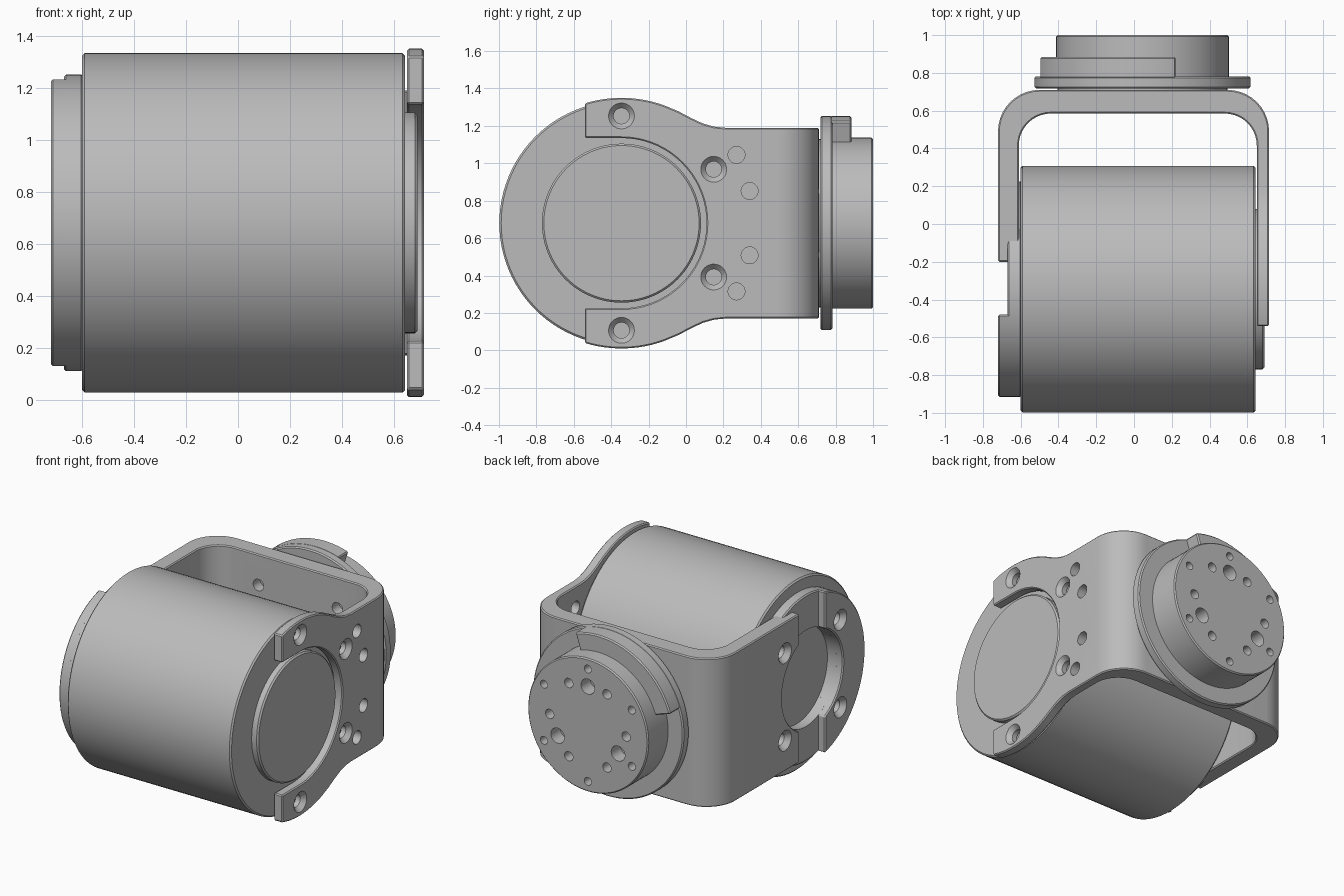
import bpy, bmesh
from math import sin, cos, pi, radians, acos, degrees

cube = bpy.data.objects.get("Cube")
if cube:
    bpy.data.objects.remove(cube)

grey = bpy.data.materials.new("plain grey")
grey.use_nodes = True
grey.diffuse_color = (0.5, 0.5, 0.5, 1)
grey.node_tree.nodes["Principled BSDF"].inputs["Base Color"].default_value = (0.5, 0.5, 0.5, 1)

CY, CZ = -0.345, 0.68      # body axis in y and z
OX = 0.045                 # output axis in x


def place(axis, a, b, t):
    return {"x": (t, a, b), "y": (a, t, b), "z": (a, b, t)}[axis]


def arc(ca, cb, r, start, end, n=24):
    """Points along an arc, angles in degrees."""
    angles = [radians(start + (end - start) * i / n) for i in range(n + 1)]
    return [(ca + r * cos(w), cb + r * sin(w)) for w in angles]


def add_prism(bm, axis, points, lo, hi):
    """Extrude a flat outline along an axis."""
    ends = [[bm.verts.new(place(axis, a, b, t)) for a, b in points] for t in (lo, hi)]
    add_skin(bm, ends)


def add_turned(bm, axis, ca, cb, profile, n=64):
    """Turn a profile of (position, radius) pairs about an axis."""
    rings = []
    for t, r in profile:
        circle = arc(ca, cb, r, 0, 360 - 360 / n, n - 1)
        rings.append([bm.verts.new(place(axis, a, b, t)) for a, b in circle])
    add_skin(bm, rings)


def add_skin(bm, rings):
    faces = [bm.faces.new(rings[0]), bm.faces.new(rings[-1])]
    for low, high in zip(rings, rings[1:]):
        for i in range(len(low)):
            j = (i + 1) % len(low)
            faces.append(bm.faces.new((low[i], low[j], high[j], high[i])))
    bmesh.ops.recalc_face_normals(bm, faces=faces)


def to_object(name, bm):
    mesh = bpy.data.meshes.new(name)
    bm.to_mesh(mesh)
    bm.free()
    mesh.materials.append(grey)
    obj = bpy.data.objects.new(name, mesh)
    bpy.context.collection.objects.link(obj)
    return obj


def activate(obj):
    bpy.ops.object.select_all(action="DESELECT")
    obj.select_set(True)
    bpy.context.view_layer.objects.active = obj


def prism(name, axis, points, lo, hi):
    bm = bmesh.new()
    add_prism(bm, axis, points, lo, hi)
    return to_object(name, bm)


def disc(name, axis, ca, cb, r, lo, hi, c=0.008):
    bm = bmesh.new()
    add_turned(bm, axis, ca, cb, [(lo, r - c), (lo + c, r), (hi - c, r), (hi, r - c)], 96)
    return to_object(name, bm)


def boolean(obj, bm, operation="DIFFERENCE"):
    cutter = to_object("cutter", bm)
    cutter.hide_render = True
    activate(obj)
    mod = obj.modifiers.new("cut", "BOOLEAN")
    mod.operation, mod.solver, mod.object = operation, "EXACT", cutter
    bpy.ops.object.modifier_apply(modifier=mod.name)
    bpy.data.objects.remove(cutter)


def soften(obj, width=0.008):
    activate(obj)
    mod = obj.modifiers.new("edges", "BEVEL")
    mod.width, mod.segments, mod.limit_method = width, 1, "ANGLE"
    mod.angle_limit = radians(40)
    bpy.ops.object.modifier_apply(modifier=mod.name)


def box(a0, a1, b0, b1):
    return [(a0, b0), (a1, b0), (a1, b1), (a0, b1)]


# Motor body and the round cap on its left end
disc("motor_body", "x", CY, CZ, 0.653, -0.60, 0.643, 0.01)
disc("left_cap", "x", CY, CZ, 0.425, 0.63, 0.69, 0.01)

# Right mounting ring with its raised front half
right_ring = disc("right_ring", "x", CY, CZ, 0.57, -0.67, -0.595)
edge = -0.135
outer, inner = (degrees(acos(edge / r)) for r in (0.57, 0.33))
right_clamp = prism("right_clamp", "x",
                    arc(CY, CZ, 0.57, outer, 360 - outer, 36)
                    + arc(CY, CZ, 0.33, 360 - inner, inner, 36), -0.72, -0.61)
soften(right_clamp)
bm = bmesh.new()
add_turned(bm, "x", CY, CZ, [(-0.8, 0.33), (-0.601, 0.33)])
boolean(right_ring, bm)

# Bracket: a plan-view U, trimmed to its side outline
plan = ([(-0.72, -0.2)] + arc(-0.50, 0.49, 0.22, 180, 90, 10)
        + arc(0.495, 0.49, 0.22, 90, 0, 10) + [(0.715, -0.7), (0.65, -0.7)]
        + arc(0.48, 0.415, 0.17, 0, 90, 10) + arc(-0.44, 0.415, 0.17, 90, 180, 10)
        + [(-0.61, -0.2)])
bracket = prism("bracket", "z", plan, -0.2, 1.6)
top_edge = (arc(CY, CZ, 0.67, 107, 70, 12)
            + [(-0.04, 1.278), (0.03, 1.241), (0.09, 1.213), (0.15, 1.196), (0.21, 1.19), (0.9, 1.19)])
bottom_edge = [(y, 2 * CZ - z) for y, z in reversed(top_edge)]
bm = bmesh.new()
add_prism(bm, "x", top_edge + bottom_edge, -1, 1)
boolean(bracket, bm, "INTERSECT")

# The right arm stays straight and has a round opening
bm = bmesh.new()
for lo, hi in ((1.19, 1.6), (-0.3, 0.17)):
    add_prism(bm, "z", box(-1, -0.55, -0.6, 0.25), lo, hi)
boolean(bracket, bm)
bm = bmesh.new()
add_turned(bm, "x", CY, CZ, [(-1, 0.33), (-0.3, 0.33)])
# The left arm forks around the cap
add_prism(bm, "x", arc(CY, CZ, 0.455, -90, 90, 36) + [(-0.8, CZ + 0.455), (-0.8, CZ - 0.455)], 0.3, 1)
boolean(bracket, bm)
soften(bracket, 0.007)

# Screw and pin holes in the left arm, and blind holes inside the back wall
bm = bmesh.new()
for s in (-1, 1):
    for y, h in ((CY, 0.573), (0.148, 0.288)):
        add_turned(bm, "x", y, CZ + s * h,
                   [(0.8, 0.07), (0.716, 0.07), (0.685, 0.042), (0.55, 0.042)], 32)
    for y, h in ((0.27, 0.365), (0.34, 0.172)):
        add_turned(bm, "x", y, CZ + s * h, [(0.55, 0.045), (0.8, 0.045)], 32)
    for side in (-1, 1):
        add_turned(bm, "y", OX + side * 0.3, CZ + s * 0.3, [(0.5, 0.04), (0.66, 0.04)], 32)
boolean(bracket, bm)

# Countersunk holes in the right arm, clamp and ring
for part in (bracket, right_clamp, right_ring):
    bm = bmesh.new()
    for dy in (-0.3, 0.3):
        for dz in (-0.3, 0.3):
            add_turned(bm, "x", CY + dy, CZ + dz,
                       [(-0.8, 0.07), (-0.721, 0.07), (-0.685, 0.042), (-0.603, 0.042)], 32)
    boolean(part, bm)

# Output flange, its raised stop and the hub
disc("output_flange", "y", OX, CZ, 0.572, 0.718, 0.782)
disc("output_spacer", "y", OX, CZ, 0.45, 0.70, 0.73)
stop = prism("output_stop", "y",
             arc(OX, CZ, 0.572, 72, 162) + arc(OX, CZ, 0.44, 162, 72), 0.77, 0.885)
soften(stop)
hub = disc("output_hub", "y", OX, CZ, 0.457, 0.75, 1.0)

# Bolt circles in the hub face
bm = bmesh.new()
for count, first, ring, r in ((6, 30, 0.385, 0.027), (6, 0, 0.29, 0.032), (3, 90, 0.265, 0.052)):
    for i in range(count):
        w = radians(first) + 2 * pi * i / count
        add_turned(bm, "y", OX + ring * cos(w), CZ + ring * sin(w), [(0.9, r), (1.1, r)], 24)
boolean(hub, bm)

# Smooth round walls, crisp edges
for obj in list(bpy.context.collection.objects):
    if obj.type == "MESH" and grey.name in obj.data.materials:
        activate(obj)
        bpy.ops.object.shade_smooth_by_angle(angle=radians(25))
